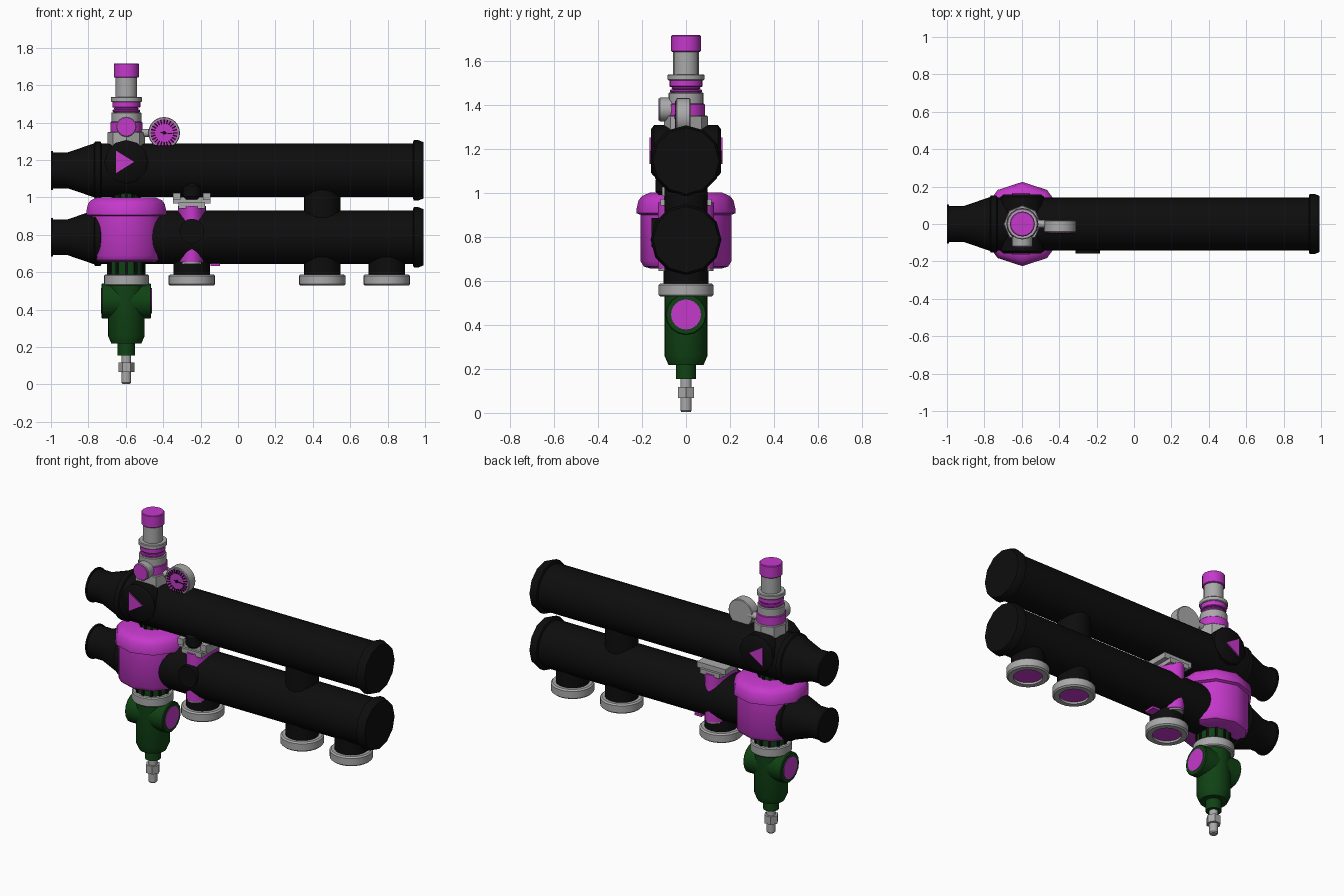
import bpy, bmesh, math
from mathutils import Matrix, Vector

cube = bpy.data.objects.get("Cube")
if cube:
    bpy.data.objects.remove(cube)


def material(name, colour):
    m = bpy.data.materials.new(name)
    m.use_nodes = True
    m.diffuse_color = (*colour, 1)
    bsdf = m.node_tree.nodes["Principled BSDF"]
    bsdf.inputs["Base Color"].default_value = (*colour, 1)
    bsdf.inputs["Roughness"].default_value = 0.6
    return m


BLACK = material("black", (0.004, 0.004, 0.004))
GREY = material("grey", (0.4, 0.4, 0.4))
MAGENTA = material("magenta", (0.56, 0.04, 0.6))
GREEN = material("dark green", (0.005, 0.055, 0.007))

AXES = {"x": Matrix.Rotation(math.pi / 2, 4, "Y"),
        "y": Matrix.Rotation(-math.pi / 2, 4, "X"),
        "z": Matrix.Identity(4)}


def finish(name, bm, mat, smooth=True):
    bmesh.ops.recalc_face_normals(bm, faces=bm.faces)
    mesh = bpy.data.meshes.new(name)
    bm.to_mesh(mesh)
    bm.free()
    mesh.materials.append(mat)
    ob = bpy.data.objects.new(name, mesh)
    bpy.context.collection.objects.link(ob)
    if smooth:
        bpy.ops.object.select_all(action="DESELECT")
        ob.select_set(True)
        bpy.context.view_layer.objects.active = ob
        bpy.ops.object.shade_smooth_by_angle(angle=math.radians(40))
    return ob


def lathe(name, axis, centre, profile, mat, sides=24, turn=0.0):
    """Spin (radius, distance along axis) points about an axis through centre."""
    bm = bmesh.new()
    place = Matrix.Translation(centre) @ AXES[axis]
    rings = []
    for r, t in profile:
        angles = [turn + math.tau * i / sides for i in range(sides)]
        rings.append([bm.verts.new(place @ Vector((r * math.cos(a), r * math.sin(a), t)))
                      for a in angles])
    for low, high in zip(rings, rings[1:]):
        for i in range(sides):
            j = (i + 1) % sides
            bm.faces.new((low[i], low[j], high[j], high[i]))
    bm.faces.new(rings[0])
    bm.faces.new(rings[-1])
    return finish(name, bm, mat)


def rod(name, axis, centre, r, a, b, mat, sides=24, bevel=0.0):
    profile = [(r, a), (r, b)]
    if bevel:
        profile = [(r - bevel, a), (r, a + bevel), (r, b - bevel), (r - bevel, b)]
    return lathe(name, axis, centre, profile, mat, sides)


def boxes(name, parts, mat):
    """Join boxes given as (matrix, size) into one object."""
    bm = bmesh.new()
    for matrix, size in parts:
        bmesh.ops.create_cube(bm, size=1, matrix=matrix @ Matrix.Diagonal((*size, 1)))
    return finish(name, bm, mat, False)


def move(*p):
    return Matrix.Translation(p)


VX = -0.597                     # axis of the main valve stack
UPPER, LOWER = 1.145, 0.787     # pipe heights

# Pipes with a reducer at one end and a flange at the other
for label, z in (("upper", UPPER), ("lower", LOWER)):
    lathe(label + "_pipe", "x", (0, 0, z),
          [(0.104, -1), (0.104, -0.99), (0.096, -0.99), (0.096, -0.91), (0.144, -0.77),
           (0.153, -0.765), (0.153, -0.735), (0.143, -0.73), (0.143, 0.95)], BLACK)
    lathe(label + "_pipe_flange", "x", (0, 0, z),
          [(0.15, 0.935), (0.161, 0.94), (0.161, 0.965), (0.15, 0.993)], BLACK, 12)

# Branch outlets under the lower pipe
for label, x in (("valve", -0.247), ("middle", 0.45), ("end", 0.795)):
    rod(label + "_outlet_neck", "z", (x, 0, 0), 0.097, 0.55, LOWER, BLACK)
    lathe(label + "_outlet_ring", "z", (x, 0, 0),
          [(0.085, 0.548), (0.085, 0.528), (0.116, 0.528), (0.125, 0.536),
           (0.125, 0.58), (0.116, 0.588)], GREY)
    rod(label + "_outlet_plug", "z", (x, 0, 0), 0.084, 0.54, 0.547, MAGENTA)
rod("pipe_bridge", "z", (0.45, 0, 0), 0.097, LOWER, UPPER, BLACK)

# Pump housing on the lower pipe
lathe("pump_housing", "z", (VX, 0, 0),
      [(0.16, 0.655), (0.192, 0.665), (0.207, 0.69), (0.207, 0.9), (0.225, 0.907),
       (0.225, 0.925), (0.216, 0.965), (0.2, 0.985), (0.165, 1.0)],
      MAGENTA, 10, math.pi / 2)

# Ribbed collars above and below the pump
for label, r, a, b in (("lower", 0.097, 0.575, 0.67), ("upper", 0.072, 0.98, 1.06)):
    rod(label + "_collar", "z", (VX, 0, 0), r, a, b, GREEN)
    boxes(label + "_collar_ribs",
          [(move(VX, 0, (a + b) / 2) @ Matrix.Rotation(math.tau * i / 12, 4, "Z") @ move(r, 0, 0),
            (0.012, 0.016, b - a)) for i in range(12)], BLACK)

# Drain valve below the pump
rod("drain_ring", "z", (VX, 0, 0), 0.12, 0.528, 0.588, GREY, 24, 0.006)
lathe("drain_body", "z", (VX, 0, 0),
      [(0.098, 0.54), (0.098, 0.26), (0.08, 0.218), (0.046, 0.218), (0.046, 0.155)], GREEN)
rod("drain_cross_tube", "x", (VX, 0, 0.447), 0.094, -0.133, 0.133, GREEN, 16, 0.005)
for label, side in (("left", 1), ("right", -1)):
    rod(label + "_drain_plug", "x", (VX + side * 0.133, 0, 0.447), 0.068, -0.003, 0.003, MAGENTA)
lathe("drain_stem", "z", (VX, 0, 0),
      [(0.02, 0.003), (0.026, 0.01), (0.026, 0.16)], GREY, 16)
rod("drain_nut", "z", (VX, 0, 0), 0.043, 0.068, 0.118, GREY, 6)

# Valve body on the upper pipe with direction arrows
lathe("upper_valve_body", "y", (VX, 0, 1.19),
      [(0.1, -0.158), (0.117, -0.145), (0.117, 0.145), (0.1, 0.158)], BLACK, 12)
for label, side in (("front", -1), ("back", 1)):
    bm = bmesh.new()
    arrow = [bm.verts.new((x, side * 0.156, z))
             for x, z in ((-0.652, 1.25), (-0.652, 1.13), (-0.555, 1.19))]
    extruded = bmesh.ops.extrude_face_region(bm, geom=[bm.faces.new(arrow)])
    bmesh.ops.translate(bm, vec=(0, side * 0.009, 0),
                        verts=[v for v in extruded["geom"] if isinstance(v, bmesh.types.BMVert)])
    finish(label + "_arrow", bm, MAGENTA, False)

# Air vent stack on top
STACK = [("vent_base", 0.1, 1.26, 1.35, GREY, 8), ("vent_lower_band", 0.086, 1.345, 1.405, MAGENTA, 16),
         ("vent_body", 0.08, 1.4, 1.455, GREY, 16), ("vent_middle_band", 0.073, 1.455, 1.47, MAGENTA, 16),
         ("vent_groove", 0.066, 1.47, 1.48, MAGENTA, 16), ("vent_upper_band", 0.075, 1.48, 1.515, MAGENTA, 16),
         ("vent_flange", 0.083, 1.51, 1.538, GREY, 16), ("vent_neck", 0.058, 1.53, 1.65, GREY, 16),
         ("vent_cap", 0.067, 1.64, 1.717, MAGENTA, 16)]
for label, r, a, b, mat, sides in STACK:
    rod(label, "z", (VX, 0, 0), r, a, b, mat, sides, 0.004)
rod("vent_port", "y", (VX, 0, 1.378), 0.054, -0.122, 0, GREY, 16, 0.004)
rod("vent_port_plug", "y", (VX, 0, 1.378), 0.049, -0.126, -0.12, MAGENTA, 16)

# Pressure gauge
GX, GZ = -0.395, 1.345
rod("gauge_case", "y", (GX, 0, GZ), 0.085, -0.045, 0.02, GREY, 24, 0.004)
rod("gauge_dial", "y", (GX, 0, GZ), 0.074, -0.048, -0.04, MAGENTA)
rod("gauge_stem", "x", (VX, 0, GZ), 0.022, 0, 0.15, GREY, 12)
dial = move(GX, -0.049, GZ)
boxes("gauge_ticks", [(dial @ Matrix.Rotation(math.tau * i / 24, 4, "Y") @ move(0.06, 0, 0),
                       (0.024, 0.004, 0.007)) for i in range(24)], BLACK)
boxes("gauge_needle", [(dial @ Matrix.Rotation(0.1, 4, "Y") @ move(0.015, 0, 0),
                        (0.07, 0.004, 0.005))], BLACK)
rod("gauge_hub", "y", (GX, 0, GZ), 0.01, -0.053, -0.047, BLACK, 12)

# Shut-off valve between the pipes
SX = -0.247
core = rod("shutoff_core", "z", (0, 0, 0), 0.075, 0.655, 0.955, MAGENTA)
core.location.x = SX
core.scale.y = 1.7
rod("shutoff_handle", "y", (SX, 0, 0.82), 0.066, -0.157, -0.1, BLACK, 16)
foot = rod("shutoff_foot", "z", (0, 0, 0), 0.067, 0.645, 0.668, GREY)
foot.location.x = SX
foot.scale.y = 1.85
boxes("shutoff_clamp", [(move(SX, 0, 0.985), (0.2, 0.2, 0.035)),
                        (move(SX, 0, 0.957), (0.14, 0.23, 0.03)),
                        (move(SX - 0.08, -0.085, 1.005), (0.04, 0.05, 0.04)),
                        (move(SX + 0.08, -0.085, 1.005), (0.04, 0.05, 0.04))], GREY)
rod("shutoff_knob", "z", (SX, -0.09, 0), 0.048, 0.99, 1.075, BLACK, 16, 0.015)
boxes("shutoff_tag", [(move(SX + 0.125, 0.02, 0.64), (0.05, 0.07, 0.014))], MAGENTA)
